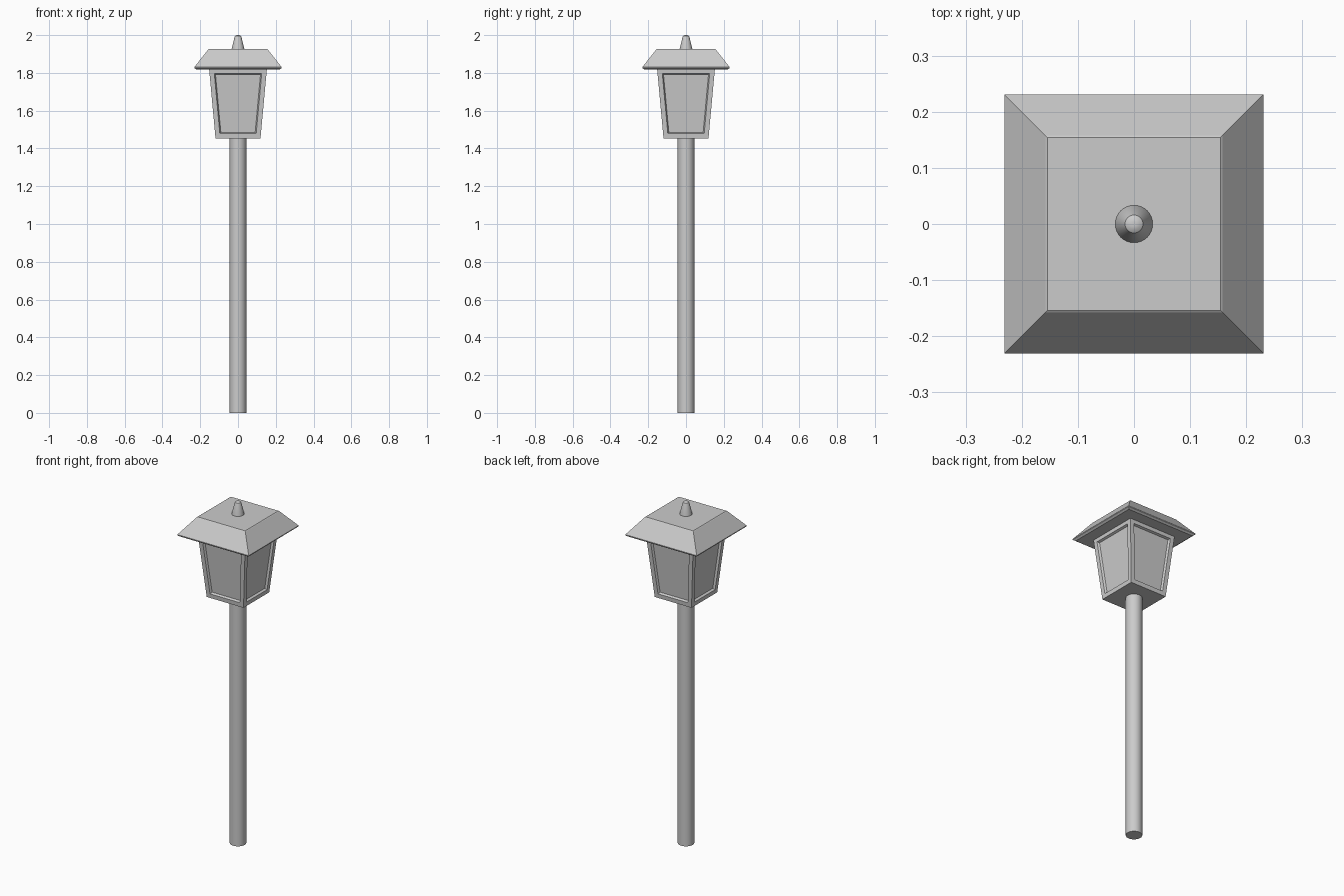
import bpy, bmesh, math

if "Cube" in bpy.data.objects:
    bpy.data.objects.remove(bpy.data.objects["Cube"])


def finish(bm, name, smooth=False):
    bmesh.ops.recalc_face_normals(bm, faces=bm.faces)
    mesh = bpy.data.meshes.new(name)
    bm.to_mesh(mesh)
    bm.free()
    ob = bpy.data.objects.new(name, mesh)
    bpy.context.collection.objects.link(ob)
    if smooth:
        bpy.ops.object.select_all(action='DESELECT')
        ob.select_set(True)
        bpy.context.view_layer.objects.active = ob
        bpy.ops.object.shade_smooth_by_angle(angle=math.radians(35))
    return ob


def loft(profile, sides, square=False):
    """Stack rings of (half width, z) and cap both ends."""
    bm = bmesh.new()
    k = math.sqrt(2) if square else 1
    off = math.pi / 4 if square else 0
    rings = []
    for r, z in profile:
        rings.append([bm.verts.new((k * r * math.cos(off + math.tau * i / sides),
                                    k * r * math.sin(off + math.tau * i / sides), z))
                      for i in range(sides)])
    for a, b in zip(rings, rings[1:]):
        for i in range(sides):
            j = (i + 1) % sides
            bm.faces.new((a[i], a[j], b[j], b[i]))
    bm.faces.new(rings[0][::-1])
    bm.faces.new(rings[-1])
    bm.normal_update()
    return bm


# Post
finish(loft([(0.044, 0), (0.044, 1.455)], 32), "post", smooth=True)

# Tapered lantern body with a recessed pane on each side
bm = loft([(0.119, 1.453), (0.153, 1.822)], 4, square=True)
panes = [f for f in bm.faces if abs(f.normal.z) < 0.5]
bmesh.ops.inset_individual(bm, faces=panes, thickness=0.025, use_even_offset=True)
bmesh.ops.inset_individual(bm, faces=panes, thickness=0.006, depth=-0.012,
                           use_even_offset=True)
finish(bm, "lantern_body")

# Hipped roof with a thin undercut rim and flat top
finish(loft([(0.22, 1.818), (0.231, 1.826), (0.231, 1.831),
             (0.158, 1.923), (0.154, 1.926)], 4, square=True), "roof")

# Tapered finial with a rounded tip
finish(loft([(0.034, 1.92), (0.033, 1.93), (0.019, 1.987), (0.016, 1.995),
             (0.010, 1.999), (0.004, 2.0)], 32), "finial", smooth=True)
